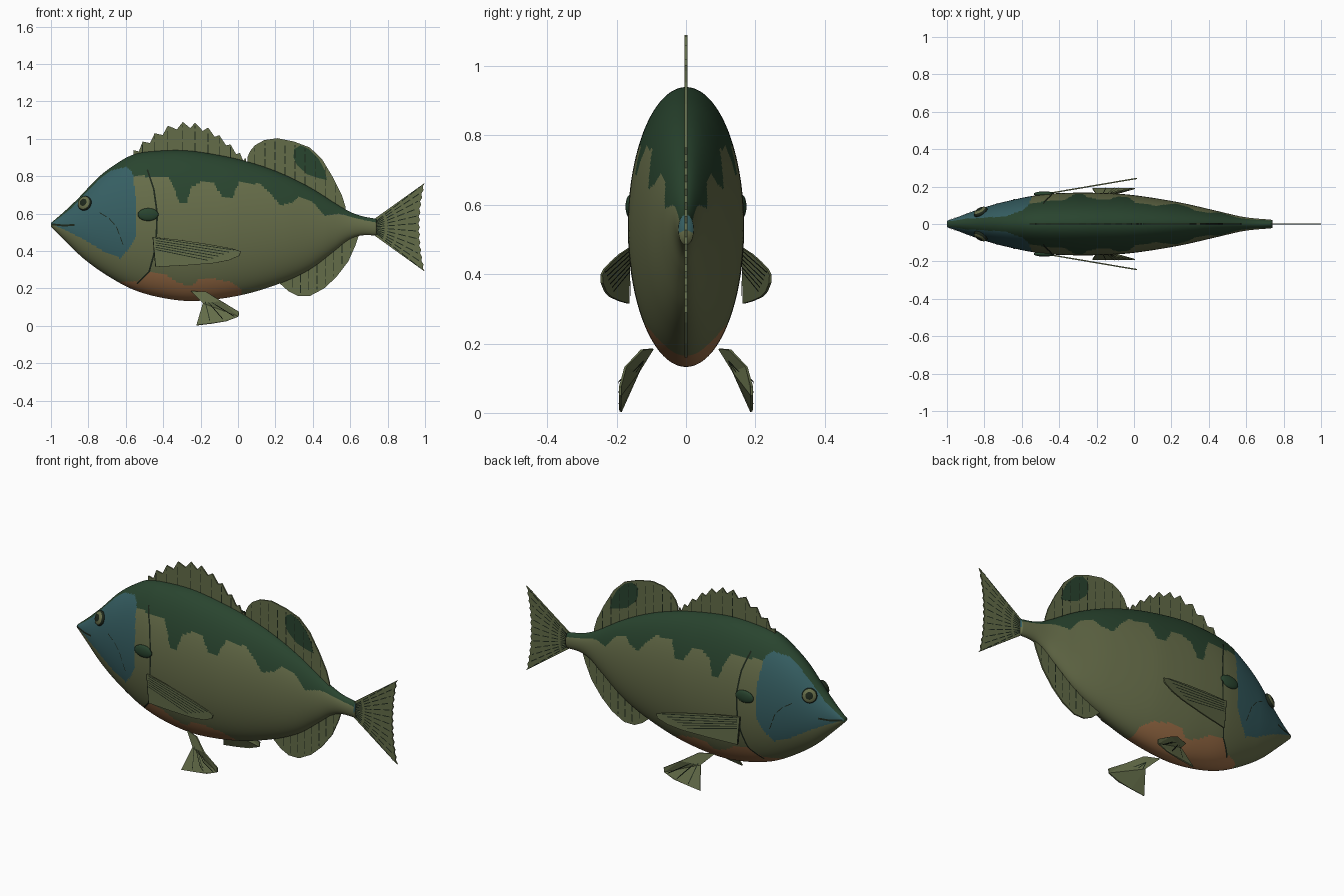
import bpy, bmesh, math
from mathutils import Vector

if "Cube" in bpy.data.objects:
    bpy.data.objects.remove(bpy.data.objects["Cube"])


def material(name, rgb):
    m = bpy.data.materials.new(name)
    m.diffuse_color = (*rgb, 1)
    m.use_nodes = True
    m.node_tree.nodes["Principled BSDF"].inputs["Base Color"].default_value = m.diffuse_color
    return m


OLIVE = material("olive", (0.135, 0.155, 0.068))
BACK = material("dark green", (0.022, 0.058, 0.028))
TEAL = material("teal", (0.037, 0.115, 0.125))
ORANGE = material("belly orange", (0.32, 0.15, 0.06))
LINE = material("near black green", (0.012, 0.02, 0.011))
FIN = material("fin olive", (0.125, 0.15, 0.066))


def build(name, verts, faces, mats, rule=None, smooth=False):
    me = bpy.data.meshes.new(name)
    me.from_pydata([tuple(v) for v in verts], [], faces)
    for m in mats:
        me.materials.append(m)
    for p in me.polygons:
        p.use_smooth = smooth
        if rule:
            p.material_index = rule(p.center)
    bm = bmesh.new()
    bm.from_mesh(me)
    bmesh.ops.recalc_face_normals(bm, faces=bm.faces)
    bm.to_mesh(me)
    bm.free()
    ob = bpy.data.objects.new(name, me)
    bpy.context.collection.objects.link(ob)
    return ob


def linear(pts, x):
    for (a, p), (b, q) in zip(pts, pts[1:]):
        if x <= b:
            return p + (q - p) * max(0, (x - a) / (b - a))
    return pts[-1][1]


def smooth_curve(pts, x):
    n = len(pts)
    slope = lambda i: ((pts[min(i + 1, n - 1)][1] - pts[max(i - 1, 0)][1]) /
                       (pts[min(i + 1, n - 1)][0] - pts[max(i - 1, 0)][0]))
    i = max([k for k in range(n - 1) if pts[k][0] <= x] or [0])
    (a, p), (b, q) = pts[i], pts[i + 1]
    h, t = b - a, (x - a) / (b - a)
    return ((2*t**3 - 3*t*t + 1) * p + (t**3 - 2*t*t + t) * h * slope(i)
            + (3*t*t - 2*t**3) * q + (t**3 - t*t) * h * slope(i + 1))


# Body profiles: top height, bottom height, half width along x
TOP = [(-1, .55), (-.93, .61), (-.856, .68), (-.74, .80), (-.63, .88), (-.56, .915), (-.47, .932),
       (-.29, .938), (-.1, .912), (.06, .875), (.22, .82), (.385, .74), (.57, .625), (.65, .59), (.74, .572)]
BOT = [(-1, .53), (-.925, .455), (-.82, .355), (-.685, .26), (-.55, .19), (-.39, .147), (-.23, .133),
       (.01, .163), (.225, .227), (.385, .302), (.52, .404), (.587, .457), (.65, .482), (.74, .484)]
WID = [(-1, .016), (-.93, .042), (-.86, .068), (-.72, .112), (-.5, .157), (-.33, .167), (-.15, .165),
       (0, .154), (.245, .115), (.46, .066), (.59, .037), (.74, .022)]
top = lambda x: smooth_curve(TOP, x)
bot = lambda x: smooth_curve(BOT, x)
wid = lambda x: smooth_curve(WID, x)


def skin(x, z):
    c, h = (top(x) + bot(x)) / 2, (top(x) - bot(x)) / 2
    return wid(x) * math.sqrt(max(0, 1 - ((z - c) / h) ** 2))


# Colour borders on the body
BACK_EDGE = [(-1, .535), (-.56, .8), (-.37, .80), (-.34, .73), (-.31, .65), (-.275, .65), (-.25, .745),
             (-.18, .775), (-.13, .765), (-.085, .69), (-.03, .69), (.01, .775), (.12, .755), (.19, .69),
             (.225, .645), (.29, .66), (.33, .69), (.4, .66), (.465, .59), (.54, .6), (.65, .57), (.74, .552)]
BELLY_EDGE = [(-.64, .2), (-.63, .235), (-.53, .24), (-.48, .285), (-.39, .275), (-.32, .23), (-.25, .21),
              (-.21, .25), (-.12, .25), (-.04, .235), (.015, .2), (.03, .1)]
MASK = [(-1, .545), (-.9, .62), (-.74, .785), (-.68, .83), (-.6, .85), (-.565, .82), (-.548, .7),
        (-.54, .5), (-.575, .42), (-.63, .36), (-.72, .4), (-.82, .46), (-.93, .515)]


def inside(poly, x, z):
    hit = False
    for (a, b), (c, d) in zip(poly, poly[1:] + poly[:1]):
        if (b > z) != (d > z) and x < a + (z - b) * (c - a) / (d - b):
            hit = not hit
    return hit


def body_colour(c):
    if inside(MASK, c.x, c.z) or (c.x > .7399 and c.z > .522):
        return 2
    if c.z > linear(BACK_EDGE, c.x):
        return 1
    if -.64 < c.x < .03 and c.z < linear(BELLY_EDGE, c.x):
        return 3
    return 0


# Body: elliptical rings lofted nose to tail
R, S = 230, 144
verts, faces = [], []
for i in range(R):
    x = -1 + 1.74 * i / (R - 1)
    c, h, w = (top(x) + bot(x)) / 2, (top(x) - bot(x)) / 2, wid(x)
    for j in range(S):
        a = 2 * math.pi * j / S
        verts.append((x, w * math.cos(a), c + h * math.sin(a)))
for i in range(R - 1):
    for j in range(S):
        k = (j + 1) % S
        faces.append((i*S + j, i*S + k, i*S + S + k, i*S + S + j))
for base, x in ((0, -1), ((R - 1) * S, .74)):
    verts.append((x, 0, (top(x) + bot(x)) / 2))
    faces += [(base + j, base + (j + 1) % S, len(verts) - 1) for j in range(S)]
build("body", verts, faces, [OLIVE, BACK, TEAL, ORANGE], body_colour, True)


def plate(name, outline, mat, y=lambda x, z: 0, thick=.008, sides=(1,)):
    verts, faces = [], []
    for s in sides:
        faces.append(tuple(range(len(verts), len(verts) + len(outline))))
        verts += [(x, s * y(x, z), z) for x, z in outline]
    ob = build(name, verts, faces, [mat])
    bm = bmesh.new()
    bm.from_mesh(ob.data)
    bmesh.ops.triangulate(bm, faces=bm.faces[:], ngon_method='EAR_CLIP')
    bm.to_mesh(ob.data)
    bm.free()
    mod = ob.modifiers.new("thickness", 'SOLIDIFY')
    mod.thickness, mod.offset = thick, 0


def strokes(name, lines, ys, width=.004, dash=False):
    """Thin dark ribbons along (x, z) lines, laid at each y function and mirrored."""
    verts, faces = [], []
    for line in lines:
        pts = []
        for a, b in zip(line, line[1:]):
            a, b = Vector(a), Vector(b)
            n = max(2, int((b - a).length / .014))
            pts += [a.lerp(b, k / n) for k in range(n)]
        pts.append(Vector(line[-1]))
        for k, (a, b) in enumerate(zip(pts, pts[1:])):
            if dash and k % 4 == 3:
                continue
            d = (b - a).normalized() * width / 2
            o = Vector((-d.y, d.x))
            for f in ys:
                for s in (1, -1):
                    n = len(verts)
                    verts += [(p.x, s * f(p.x, p.y), p.y) for p in (a + o, b + o, b - o, a - o)]
                    faces.append((n, n + 1, n + 2, n + 3))
    build(name, verts, faces, [LINE])


flat = [lambda x, z: .0055]
on_skin = [lambda x, z: skin(x, z) + .003]
span = lambda a, b, n: [a + (b - a) * i / (n - 1) for i in range(n)]

# Spiny front dorsal fin: zigzag edge
TIPS = [(-.56, .94), (-.51, .985), (-.445, 1.03), (-.375, 1.07), (-.295, 1.09), (-.23, 1.085),
        (-.16, 1.06), (-.1, 1.02), (-.04, .97), (.01, .925), (.04, .9)]
edge = []
for a, b in zip(TIPS, TIPS[1:]):
    edge += [a, (a[0] * .4 + b[0] * .6, (a[1] + b[1]) / 2 - .03)]
edge.append(TIPS[-1])
plate("spiny_dorsal_fin", edge + [(x, top(x) - .03) for x in span(.05, -.56, 12)], FIN)
strokes("spiny_dorsal_rays", [[(x, top(x)), (x, z - .015)] for x, z in TIPS[1:-2]], flat, dash=True)

# Soft rear dorsal fin with dark spot
SOFT = [(.05, .9), (.065, .935), (.09, .965), (.14, .993), (.21, 1.003), (.3, .985), (.385, .953), (.45, .89),
        (.51, .79), (.555, .7), (.575, .635)]
plate("soft_dorsal_fin", SOFT + [(x, top(x) - .03) for x in span(.575, .05, 12)], FIN)
strokes("soft_dorsal_rays", [[(x, top(x)), (x, linear(SOFT, x) - .015)] for x in span(.09, .52, 9)],
        flat, dash=True)
plate("dorsal_spot", [(.3, .945), (.335, .965), (.38, .945), (.43, .895), (.465, .83), (.475, .78),
                      (.43, .79), (.37, .81), (.315, .86), (.297, .9)], BACK, thick=.0095)

# Anal fin
ANAL = [(.225, .225), (.27, .185), (.32, .16), (.385, .16), (.46, .2), (.525, .26), (.59, .345),
        (.63, .435), (.645, .48)]
plate("anal_fin", ANAL + [(x, bot(x) + .03) for x in span(.645, .225, 12)], FIN)
strokes("anal_rays", [[(x, bot(x)), (x, linear(ANAL, x) + .015)] for x in span(.29, .6, 8)], flat, dash=True)

# Tail fin: scalloped fan
N = 12
tail_edge = []
for i in range(2 * N + 1):
    u = i / N - 1
    tail_edge.append((.972 + .028 * u * u - (.008 if i % 2 else 0), .527 + .238 * u))
plate("tail_fin", [(.72, .565), (.72, .49)] + tail_edge, FIN)
strokes("tail_rays", [[(.742, .527 + .038 * (z - .527) / .238), (x - .012, z)]
                      for x, z in tail_edge[1:-1:2]], flat, width=.005, dash=True)

# Paired pectoral fins, swept outwards
pec = lambda x, z: .163 + .17 * (x + .46)
plate("pectoral_fins", [(-.455, .475), (-.3, .458), (-.15, .435), (-.03, .413), (.015, .398), (.008, .375),
                        (-.05, .35), (-.13, .335), (-.28, .323), (-.44, .315)], FIN, pec, .007, (1, -1))
pec_sides = [lambda x, z: pec(x, z) + .005, lambda x, z: pec(x, z) - .005]
strokes("pectoral_rays", [[(-.44, .468 - .012 * i), (-.02 - .028 * i, .405 - .011 * i)] for i in range(6)]
        + [[(-.455, .475), (-.44, .315)]], pec_sides)

# Paired pelvic fins, splayed down and out
pel = lambda x, z: .09 + .1 * min(1, math.hypot(x + .24, z - .19) / .19)
plate("pelvic_fins", [(-.25, .185), (-.17, .182), (-.09, .132), (.005, .075), (.003, .05), (-.06, .025),
                      (-.14, .013), (-.222, .003), (-.187, .12)], FIN, pel, .007, (1, -1))
pel_sides = [lambda x, z: pel(x, z) + .006, lambda x, z: pel(x, z) - .006]
strokes("pelvic_rays", [[(-.18, .15), p] for p in ((-.02, .05), (-.08, .035), (-.15, .025))], pel_sides)

# Gill cover edge, mouth and cheek line
strokes("gill_line", [[(-.485, .835), (-.45, .73), (-.432, .6), (-.437, .47), (-.45, .38), (-.475, .29),
                       (-.54, .225)]], on_skin, width=.009)
strokes("mouth_line", [[(-.995, .543), (-.93, .536), (-.875, .54)]], on_skin, width=.01)
strokes("cheek_line", [[(-.74, .605), (-.69, .575), (-.65, .53), (-.615, .435)]], on_skin, width=.004, dash=True)


def ball(name, centre, axis, radius, scale, mats, rule):
    """Flattened sphere whose pole points along axis; rule colours by polar angle."""
    bm = bmesh.new()
    bmesh.ops.create_uvsphere(bm, u_segments=32, v_segments=24, radius=1)
    for f in bm.faces:
        f.smooth = True
        f.material_index = rule(math.degrees(f.calc_center_median().angle(Vector((0, 0, 1)))))
    q = axis.to_track_quat('Z', 'Y')
    for v in bm.verts:
        v.co = q @ Vector([v.co[i] * scale[i] * radius for i in range(3)]) + centre
    me = bpy.data.meshes.new(name)
    bm.to_mesh(me)
    bm.free()
    for m in mats:
        me.materials.append(m)
    bpy.context.collection.objects.link(bpy.data.objects.new(name, me))


# Eyes and gill ear flaps on both sides
for s, side in ((1, "left"), (-1, "right")):
    x, z, e = -.82, .655, .005
    gx = (skin(x + e, z) - skin(x - e, z)) / (2 * e)
    gz = (skin(x, z + e) - skin(x, z - e)) / (2 * e)
    ball("eye_" + side, Vector((x, s * (skin(x, z) + .003), z)), Vector((-gx, s, -gz)).normalized(),
         .04, (1, 1, .5), [LINE, OLIVE], lambda a: 1 if 30 < a < 58 else 0)
    flap = Vector((-.48, s * (skin(-.48, .595) + .002), .595))
    ball("ear_flap_" + side, flap, Vector((0, 0, 1)), 1, (.056, .014, .034), [BACK], lambda a: 0)
